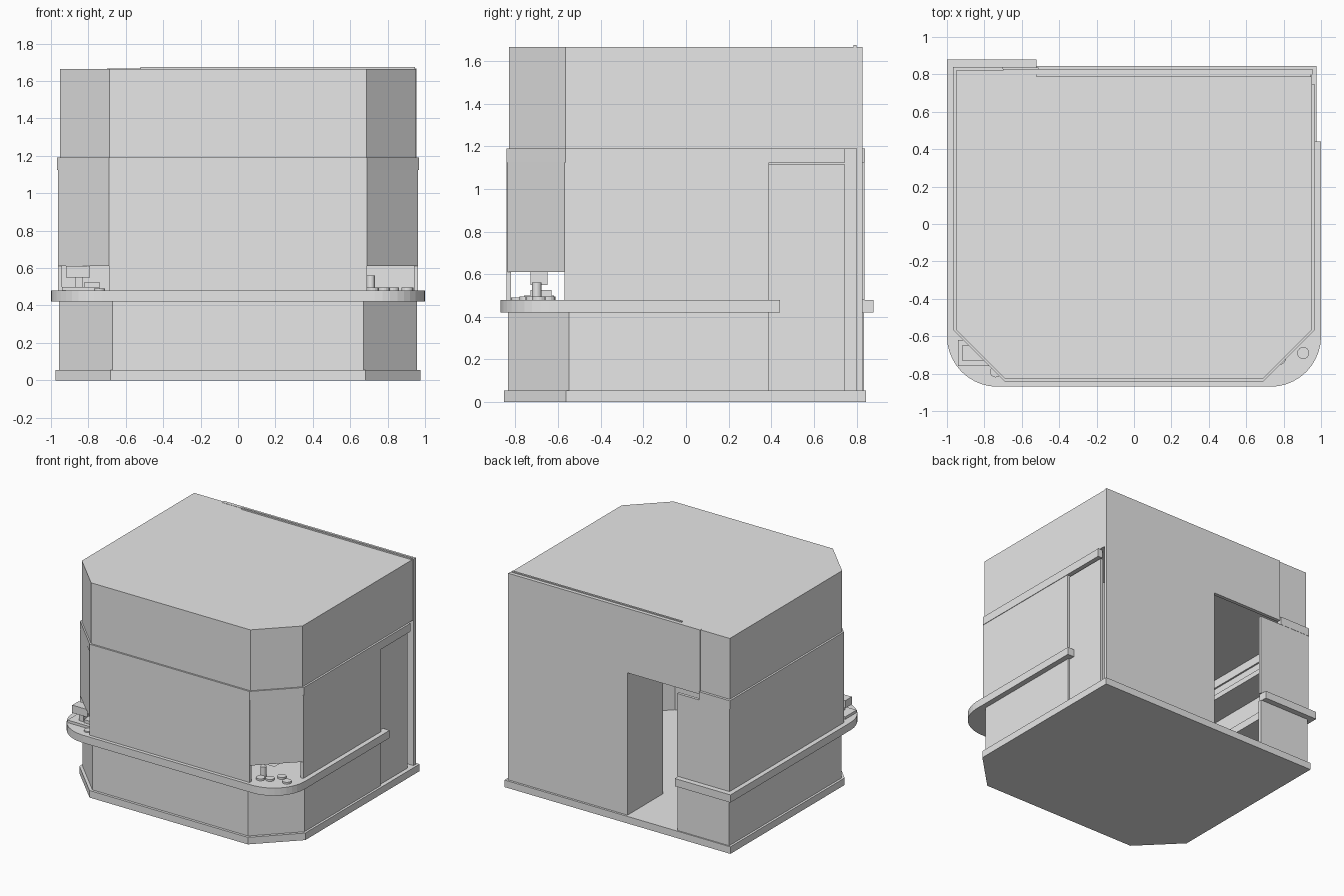
import bpy, bmesh, math
from mathutils import Vector

if "Cube" in bpy.data.objects:
    bpy.data.objects.remove(bpy.data.objects["Cube"])

grey = bpy.data.materials.new("plain grey")
grey.diffuse_color = (0.8, 0.8, 0.8, 1)
grey.use_nodes = True
grey.node_tree.nodes["Principled BSDF"].inputs["Base Color"].default_value = grey.diffuse_color


def finish(name, bm):
    bmesh.ops.recalc_face_normals(bm, faces=bm.faces)
    me = bpy.data.meshes.new(name)
    bm.to_mesh(me)
    bm.free()
    me.materials.append(grey)
    ob = bpy.data.objects.new(name, me)
    bpy.context.collection.objects.link(ob)
    return ob


def prism(name, pts, z0, z1):
    bm = bmesh.new()
    face = bm.faces.new([bm.verts.new((x, y, z0)) for x, y in pts])
    ext = bmesh.ops.extrude_face_region(bm, geom=[face], use_keep_orig=True)
    bmesh.ops.translate(bm, vec=(0, 0, z1 - z0),
                        verts=[g for g in ext["geom"] if isinstance(g, bmesh.types.BMVert)])
    return finish(name, bm)


def box(name, x0, x1, y0, y1, z0, z1):
    return prism(name, [(x0, y0), (x1, y0), (x1, y1), (x0, y1)], z0, z1)


def wall(name, path, t, z0, z1):
    """Wall of thickness t along a path, inside on the right of travel."""
    p = [Vector(q) for q in path]
    inner = []
    for i, q in enumerate(p):
        dirs = []
        if i > 0:
            dirs.append((q - p[i - 1]).normalized())
        if i < len(p) - 1:
            dirs.append((p[i + 1] - q).normalized())
        norms = [Vector((d.y, -d.x)) for d in dirs]
        m = sum(norms, Vector((0, 0))).normalized()
        inner.append(q + m * (t / m.dot(norms[0])))
    return prism(name, [tuple(v) for v in p + inner[::-1]], z0, z1)


def disc(name, x, y, r, z0, z1):
    pts = [(x + r * math.cos(a * math.pi / 8), y + r * math.sin(a * math.pi / 8)) for a in range(16)]
    return prism(name, pts, z0, z1)


def front_outline(x, yf, c):
    """Right side to left side round the chamfered front."""
    return [(x, yf + c), (x - c, yf), (-x + c, yf), (-x, yf + c)]


# Floor plinth
prism("base_plinth", [(0.975, 0.845)] + front_outline(0.975, -0.855, 0.292) + [(-0.975, 0.845)], 0, 0.055)

# Lower wall, wrapping to the back left corner
wall("lower_wall", [(0.957, 0.39)] + front_outline(0.957, -0.835, 0.285)
     + [(-0.957, 0.835), (-0.51, 0.835)], 0.025, 0.055, 0.42)

# Counter with rounded front corners
R = 0.27
arcs = []
for sx in (1, -1):
    arc = [(sx * (1 - R + R * math.cos(a * math.pi / 20)), -0.87 + R - R * math.sin(a * math.pi / 20))
           for a in range(11)]
    arcs += arc if sx > 0 else arc[::-1]
prism("counter", [(1, 0.44)] + arcs + [(-1, 0.88), (-0.52, 0.88), (-0.52, 0.81), (-0.68, 0.81),
      (-0.68, -0.52), (0.68, -0.52), (0.68, 0.39), (0.94, 0.39), (0.94, 0.44)], 0.42, 0.48)

# Panels above the counter
box("front_panel", -0.69, 0.69, -0.843, -0.82, 0.48, 1.19)
box("right_panel", 0.94, 0.963, -0.57, 0.39, 0.48, 1.13)
wall("left_and_back_panel", [(-0.963, -0.57), (-0.963, 0.838), (-0.51, 0.838)], 0.023, 0.48, 1.125)
for s, side in ((1, "right"), (-1, "left")):
    pts = [(s * 0.69, -0.838), (s * 0.963, -0.57), (s * 0.954, -0.563), (s * 0.683, -0.829)]
    prism(side + "_corner_window", pts, 0.61, 1.125)

# Band under the fascia, then the fascia block
wall("upper_band", [(0.967, 0.745)] + front_outline(0.967, -0.843, 0.278)
     + [(-0.967, 0.84), (-0.70, 0.84)], 0.04, 1.125, 1.19)
prism("fascia_and_roof", [(0.952, 0.82)] + front_outline(0.952, -0.83, 0.265) + [(-0.952, 0.82)], 1.19, 1.665)

# Back wall with doorway
prism_pts = [(-0.075, 0.055), (0.955, 0.055), (0.955, 1.667), (-0.70, 1.667), (-0.70, 1.165), (-0.075, 1.165)]
back = prism("back_wall", prism_pts, 0, 0.028)
for v in back.data.vertices:
    x, z, d = v.co
    v.co = (x, 0.80 + d, z)
back.data.flip_normals()
box("roof_back_strip", -0.52, 0.945, 0.785, 0.80, 1.665, 1.675)

# Back store room with side door left ajar
box("store_partition", -0.075, -0.05, 0.39, 0.80, 0.055, 1.19)
box("store_front_wall", -0.05, 0.94, 0.37, 0.39, 0.055, 1.19)
box("store_door", 0.92, 0.943, 0.39, 0.745, 0.055, 1.115)
for i, z in enumerate((0.45, 0.8)):
    box(f"store_shelf_{i}", 0.0, 0.6, 0.40, 0.62, z, z + 0.03)

# Interior shelf and low cupboard
box("left_shelf", -0.94, -0.72, -0.4, 0.75, 0.84, 0.88)
box("low_shelf", -0.93, -0.70, -0.45, 0.75, 0.2, 0.23)

# Till on the left corner
box("till_base", -0.94, -0.74, -0.76, -0.62, 0.48, 0.50)
box("till_stand", -0.87, -0.83, -0.72, -0.68, 0.50, 0.55)
box("till_screen", -0.92, -0.79, -0.73, -0.65, 0.55, 0.61)
box("till_drawer", -0.82, -0.74, -0.73, -0.63, 0.50, 0.525)

# Dishes on the right corner
for i, (x, y) in enumerate([(0.83, -0.645), (0.905, -0.69), (0.72, -0.75), (0.78, -0.72)]):
    disc(f"dish_{i}", x, y, 0.032, 0.48, 0.495)
disc("cup", 0.71, -0.70, 0.022, 0.48, 0.56)
disc("left_dish", -0.74, -0.79, 0.03, 0.48, 0.49)
